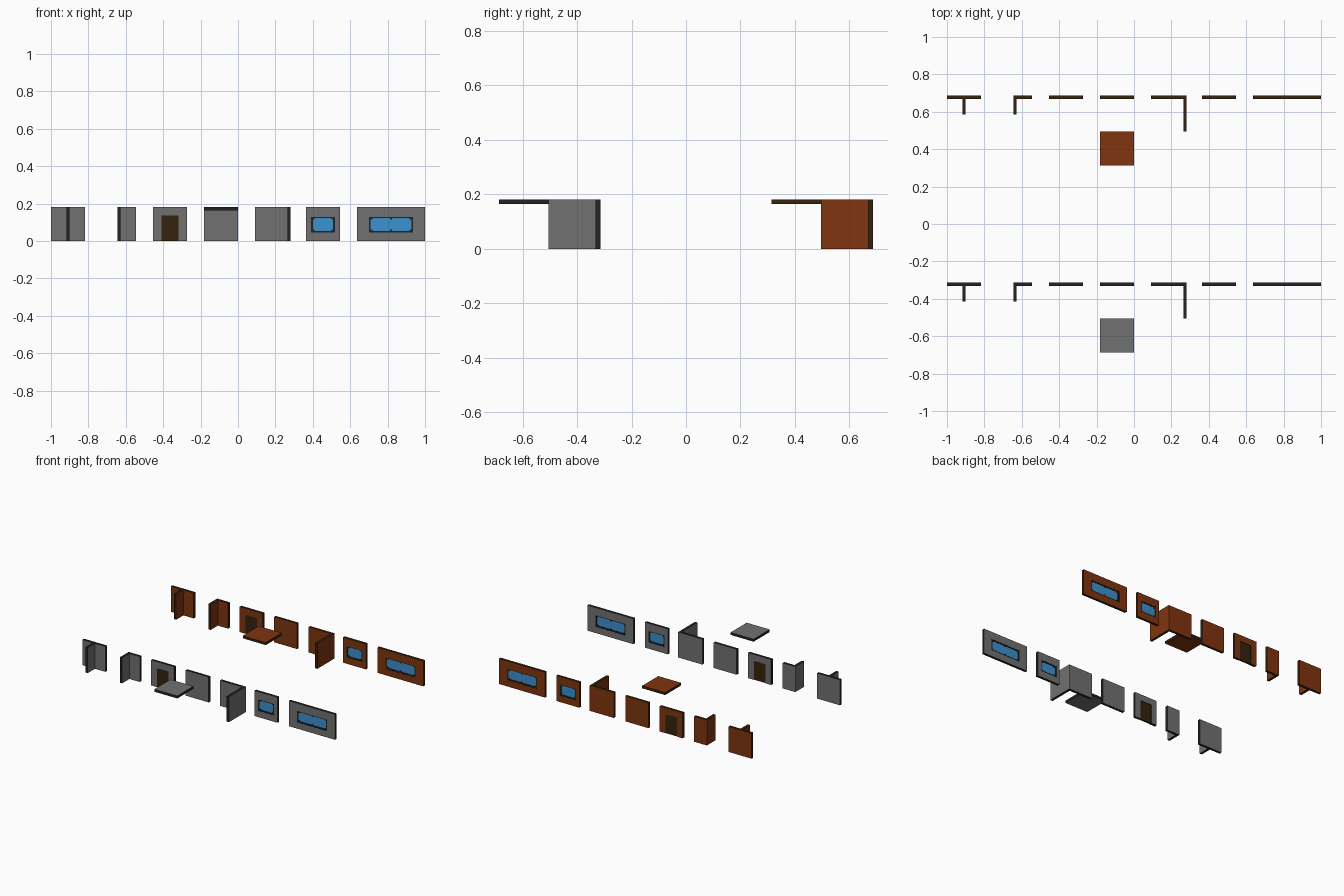
import bpy, bmesh

if "Cube" in bpy.data.objects:
    bpy.data.objects.remove(bpy.data.objects["Cube"])

U = 1 / 110          # one building unit: the set is 220 units long
H = 20               # wall height


def mat(name, rgb):
    m = bpy.data.materials.new(name)
    m.diffuse_color = (*rgb, 1)
    m.use_nodes = True
    m.node_tree.nodes["Principled BSDF"].inputs["Base Color"].default_value = m.diffuse_color
    return m


GREY = mat("stone grey", (0.165, 0.165, 0.165))
GREY_EDGE = mat("dark grey edge", (0.016, 0.016, 0.016))
BROWN = mat("wood brown", (0.215, 0.035, 0.005))
BROWN_EDGE = mat("dark brown edge", (0.035, 0.016, 0.004))
GLASS = mat("window blue", (0.045, 0.285, 0.62))


def prism(name, us, vs, keep, w0, w1, plan, mats, rule):
    """Extrude the kept cells of a grid: plan=True goes up z, otherwise through y."""
    bm = bmesh.new()
    cache = {}

    def vert(u, v):
        if (u, v) not in cache:
            co = (u, v, w0) if plan else (u, w0, v)
            cache[(u, v)] = bm.verts.new([c * U for c in co])
        return cache[(u, v)]

    for i in range(len(us) - 1):
        for j in range(len(vs) - 1):
            if keep(i, j):
                bm.faces.new([vert(us[i], vs[j]), vert(us[i + 1], vs[j]),
                              vert(us[i + 1], vs[j + 1]), vert(us[i], vs[j + 1])])
    ext = bmesh.ops.extrude_face_region(bm, geom=bm.faces[:], use_keep_orig=True)
    d = (w1 - w0) * U
    bmesh.ops.translate(bm, verts=[g for g in ext["geom"] if isinstance(g, bmesh.types.BMVert)],
                        vec=(0, 0, d) if plan else (0, d, 0))
    bmesh.ops.recalc_face_normals(bm, faces=bm.faces[:])
    bmesh.ops.dissolve_limit(bm, angle_limit=0.01, verts=bm.verts[:], edges=bm.edges[:])
    bm.normal_update()
    for f in bm.faces:
        f.material_index = rule(f)
    me = bpy.data.meshes.new(name)
    bm.to_mesh(me)
    bm.free()
    for m in mats:
        me.materials.append(m)
    ob = bpy.data.objects.new(name, me)
    bpy.context.collection.objects.link(ob)


def wall_rule(f):
    """Tops, bottoms and narrow ends are dark."""
    if abs(f.normal.z) > 0.5:
        return 1
    xs = [v.co.x for v in f.verts]
    ys = [v.co.y for v in f.verts]
    return int(max(max(xs) - min(xs), max(ys) - min(ys)) < 2.5 * U)


def floor_rule(f):
    return int(abs(f.normal.z) < 0.5)


def plain(f):
    return 0


def everywhere(i, j):
    return True


def box(name, x0, x1, y0, y1, z0, z1, mats, rule=plain):
    prism(name, [x0, x1], [y0, y1], everywhere, z0, z1, True, mats, rule)


def ring(i, j):
    return (i, j) != (1, 1)


def window_wall(row, x0, x1, y, mats, edge):
    # wall with opening, dark frame, glass
    a, b = x0 + 3, x1 - 3
    if x1 - x0 > 20:
        a, b = x0 + 7, x1 - 7
    z0, z1 = 5, 14
    name = f"{row}_{'wide' if x1 - x0 > 20 else 'small'}_window"
    prism(name + "_wall", [x0, a, b, x1], [0, z0, z1, H], ring, y - 1, y + 1, False, mats, wall_rule)
    prism(name + "_frame", [a, a + 1, b - 1, b], [z0, z0 + 1, z1 - .6, z1], ring,
          y - .85, y + .85, False, [edge], plain)
    box(name + "_glass", a + 1, b - 1, y - .4, y + .4, z0 + 1, z1 - .6, [GLASS])
    # little blocks in the corners, and in the middle of the wide window
    spots = [a + 1, b - 2] + ([(a + b) / 2 - .5] if x1 - x0 > 20 else [])
    for k, x in enumerate(spots):
        for tag, z in (("lower", z0 + 1), ("upper", z1 - 1.4)):
            box(f"{name}_{tag}_block_{k}", x, x + 1, y - .7, y + .7, z, z + .8, [edge])


def row_of_parts(row, y, main, edge):
    mats = [main, edge]
    a, b = y - 1, y + 1
    # T junction
    prism(row + "_t_wall", [-110, -101, -99, -90], [y - 10, a, b],
          lambda i, j: j == 1 or i == 1, 0, H, True, mats, wall_rule)
    # short corner
    prism(row + "_short_corner", [-71, -69, -60], [y - 10, a, b],
          lambda i, j: j == 1 or i == 0, 0, H, True, mats, wall_rule)
    # door wall
    prism(row + "_door_wall", [-50, -45, -35, -30], [0, 15, H],
          lambda i, j: (i, j) != (1, 0), a, b, False, mats, wall_rule)
    box(row + "_door", -45, -35, y - .7, y + .7, 0, 15, [BROWN_EDGE])
    # straight wall and floor slab
    box(row + "_straight_wall", -20, 0, a, b, 0, H, mats, wall_rule)
    box(row + "_floor_slab", -20, 0, y - 40, y - 20, 18, H, mats, floor_rule)
    # full corner
    prism(row + "_full_corner", [10, 29, 31], [y - 20, a, b],
          lambda i, j: j == 1 or i == 1, 0, H, True, mats, wall_rule)
    # window walls
    window_wall(row, 40, 60, y, mats, edge)
    window_wall(row, 70, 110, y, mats, edge)


row_of_parts("stone", -35.5, GREY, GREY_EDGE)
row_of_parts("wood", 74.5, BROWN, BROWN_EDGE)
